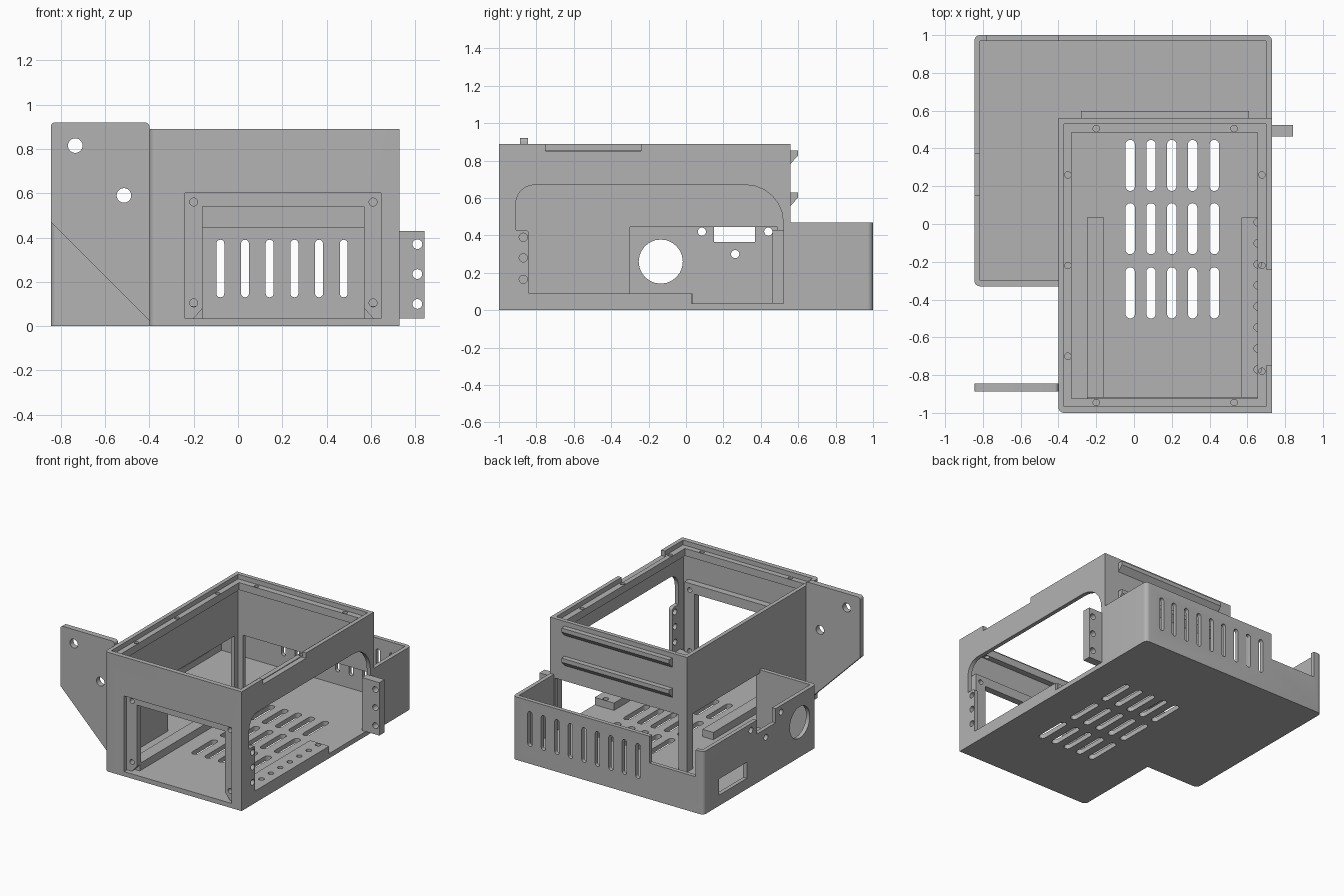
import bpy, bmesh
from math import cos, sin, pi
from mathutils import Vector

cube = bpy.data.objects.get("Cube")
if cube:
    bpy.data.objects.remove(cube, do_unlink=True)

grey = bpy.data.materials.new("housing grey")
grey.use_nodes = True
colour = (0.45, 0.45, 0.45, 1)
grey.diffuse_color = colour
grey.node_tree.nodes["Principled BSDF"].inputs["Base Color"].default_value = colour


def outline(corners, steps=6):
    """Polygon from (u, v, radius) corners; square corners may be filleted."""
    pts = []
    for i, (u, v, r) in enumerate(corners):
        p = Vector((u, v))
        if r == 0:
            pts.append(p)
            continue
        a, b = corners[i - 1], corners[(i + 1) % len(corners)]
        d1 = (Vector(a[:2]) - p).normalized()
        d2 = (Vector(b[:2]) - p).normalized()
        c = p + r * (d1 + d2)
        for k in range(steps + 1):
            t = k / steps * pi / 2
            pts.append(c - r * (d2 * cos(t) + d1 * sin(t)))
    return pts


def rect(u0, u1, v0, v1, r=0):
    return outline([(u0, v0, r), (u1, v0, r), (u1, v1, r), (u0, v1, r)])


def circle(u, v, r):
    return [Vector((u + r * cos(k * pi / 12), v + r * sin(k * pi / 12))) for k in range(24)]


def slot(u, v0, v1, w):
    return rect(u - w / 2, u + w / 2, v0, v1, w * 0.498)


def prism(name, pts, axis, lo, hi):
    """Extrude a flat outline along x, y or z."""
    place = {"x": lambda p, h: (h, p.x, p.y),
             "y": lambda p, h: (p.x, h, p.y),
             "z": lambda p, h: (p.x, p.y, h)}[axis]
    bm = bmesh.new()
    low = [bm.verts.new(place(p, lo)) for p in pts]
    high = [bm.verts.new(place(p, hi)) for p in pts]
    bm.faces.new(low)
    bm.faces.new(high)
    for i in range(len(pts)):
        j = (i + 1) % len(pts)
        bm.faces.new((low[i], low[j], high[j], high[i]))
    bmesh.ops.recalc_face_normals(bm, faces=bm.faces)
    me = bpy.data.meshes.new(name)
    bm.to_mesh(me)
    bm.free()
    me.materials.append(grey)
    ob = bpy.data.objects.new(name, me)
    bpy.context.collection.objects.link(ob)
    return ob


def box(name, x0, x1, y0, y1, z0, z1):
    return prism(name, rect(x0, x1, y0, y1), "z", z0, z1)


def finish(ob, cuts=()):
    """Subtract (outline, axis, low, high) cuts, then shade."""
    cutters = []
    for c in cuts:
        cutter = prism("cutter", *c)
        cutter.hide_render = True
        mod = ob.modifiers.new("cut", "BOOLEAN")
        mod.operation, mod.solver, mod.object = "DIFFERENCE", "EXACT", cutter
        cutters.append(cutter)
    if cutters:
        dg = bpy.context.evaluated_depsgraph_get()
        me = bpy.data.meshes.new_from_object(ob.evaluated_get(dg))
        ob.modifiers.clear()
        ob.data = me
        for cutter in cutters:
            bpy.data.objects.remove(cutter, do_unlink=True)
    ob.data.shade_smooth()
    ob.data.set_sharp_from_angle(angle=0.6)


FLOOR = 0.035

# Main housing: tall box with open top and inner ledge
housing = prism("main_housing", outline(
    [(-0.4, -1, 0.03), (0.73, -1, 0), (0.73, 0.56, 0), (-0.4, 0.56, 0)]), "z", 0, 0.89)
cuts = [
    (rect(-0.37, 0.70, -0.97, 0.53), "z", FLOOR, 0.80),
    (rect(-0.33, 0.655, -0.925, 0.485), "z", 0.7, 1),
    (rect(-0.37, 0.70, -0.965, 0.53), "z", 0.855, 1),
    # front panel recess
    (rect(-0.24, 0.645, FLOOR, 0.6), "y", -1.1, -0.96),
    # openings towards the tray
    (rect(-0.33, 0.69, FLOOR, 0.445), "y", 0.5, 0.6),
    (rect(-0.3, 0.49, FLOOR, 0.445), "x", -0.5, -0.35),
    # large side opening and notch in the rim
    (outline([(-0.91, 0.43, 0), (-0.91, 0.67, 0.1), (0.52, 0.67, 0.2), (0.52, FLOOR, 0),
              (0.03, FLOOR, 0), (0.03, 0.09, 0), (-0.84, 0.09, 0), (-0.84, 0.43, 0.02)]),
     "x", 0.66, 0.8),
    (rect(-0.75, -0.24, 0.85, 1), "x", 0.69, 0.8),
]
# floor vents
for x in (-0.02, 0.09, 0.2, 0.31, 0.425):
    for y in (0.175, -0.16, -0.5):
        cuts.append((slot(x, y, y + 0.27, 0.05), "z", -0.1, 0.1))
# ledge screw holes
for x, ys in ((-0.35, (0.26, -0.22, -0.7)), (0.677, (0.26, -0.22, -0.78)),
              (-0.2, (0.505, -0.945)), (0.53, (0.505, -0.945))):
    for y in ys:
        cuts.append((circle(x, y, 0.017), "z", 0.78, 1))
# side wall screw holes
for z in (0.165, 0.28, 0.39):
    cuts.append((circle(-0.87, z, 0.022), "x", 0.66, 0.8))
finish(housing, cuts)

# Front window frame set behind the recess
frame = box("front_window_frame", -0.25, 0.655, -0.965, -0.915, 0.02, 0.61)
cuts = [(outline([(-0.16, 0.54, 0), (0.57, 0.54, 0), (0.57, 0.08, 0), (0.61, FLOOR, 0),
                  (-0.2, FLOOR, 0), (-0.16, 0.08, 0)]), "y", -1.1, -0.8)]
for x in (-0.2, 0.61):
    for z in (0.105, 0.56):
        cuts.append((circle(x, z, 0.018), "y", -1.1, -0.8))
finish(frame, cuts)

# Low tray wrapping the rear and one side
tray = prism("low_tray", outline(
    [(-0.845, -0.33, 0.03), (0.73, -0.33, 0), (0.73, 1, 0.03), (-0.845, 1, 0.03)]), "z", 0, 0.47)
cuts = [
    (rect(-0.4, 0.9, -0.5, 0.56), "z", -0.1, 1),
    (rect(-0.815, 0.70, -0.3, 0.97), "z", FLOOR, 1),
    # rim notches
    (rect(-0.78, -0.4, 0.27, 1), "y", 0.9, 1.1),
    (rect(0.15, 0.37, 0.365, 1), "x", -0.9, -0.8),
    # connector openings
    (rect(0.49, 0.82, 0.08, 0.2), "x", -0.9, -0.8),
    (circle(-0.135, 0.26, 0.118), "x", -0.9, -0.8),
]
for y, z in ((0.085, 0.42), (0.44, 0.42), (0.263, 0.3)):
    cuts.append((circle(y, z, 0.022), "x", -0.9, -0.8))
for i in range(9):
    cuts.append((slot(-0.303 + 0.1115 * i, 0.13, 0.39, 0.036), "y", 0.9, 1.1))
finish(tray, cuts)

# Floor rails
rail = box("drilled_floor_rail", 0.57, 0.715, -0.93, 0.035, 0.02, 0.09)
finish(rail, [(circle(0.655, 0.01 - 0.1115 * i, 0.02), "z", 0.04, 0.2) for i in range(8)])
finish(box("plain_floor_rail", -0.25, -0.16, -0.93, 0.035, 0.02, 0.09))

# Rear hanging rails
for name, top in (("upper_rear_rail", 0.855), ("lower_rear_rail", 0.63)):
    ob = prism(name, outline([(0.55, top, 0), (0.598, top, 0), (0.598, top - 0.03, 0),
                              (0.56, top - 0.07, 0), (0.55, top - 0.07, 0)]), "x", -0.28, 0.61)
    finish(ob)

# Tapered mounting plate
plate = prism("mounting_plate", outline(
    [(-0.845, 0.47, 0), (-0.845, 0.92, 0.02), (-0.4, 0.92, 0.02), (-0.4, 0.025, 0)]),
    "y", -0.887, -0.845)
finish(plate, [(circle(x, z, 0.033), "y", -1, -0.8) for x, z in ((-0.735, 0.815), (-0.515, 0.59))])

# Small drilled side tab
tab = box("side_tab", 0.70, 0.843, 0.463, 0.525, FLOOR, 0.43)
finish(tab, [(circle(0.81, z, 0.022), "y", 0.3, 0.7) for z in (0.1, 0.235, 0.37)])
